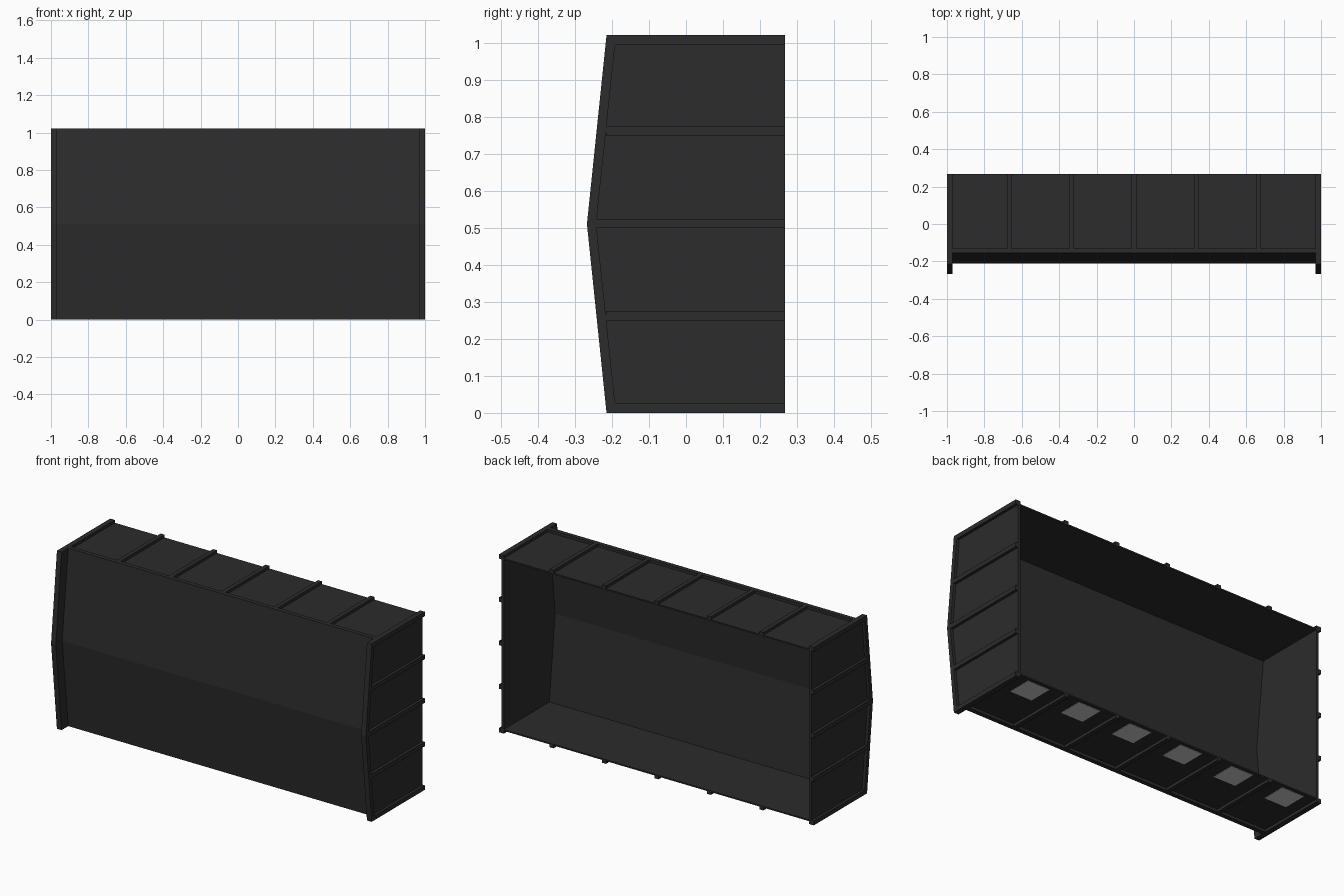
import bpy, bmesh

if "Cube" in bpy.data.objects:
    bpy.data.objects.remove(bpy.data.objects["Cube"])

dark = bpy.data.materials.new("dark_paint")
dark.diffuse_color = (0.025, 0.025, 0.025, 1)
dark.use_nodes = True
dark.node_tree.nodes["Principled BSDF"].inputs["Base Color"].default_value = dark.diffuse_color


def finish(name, bm, mat=dark):
    bmesh.ops.recalc_face_normals(bm, faces=bm.faces)
    me = bpy.data.meshes.new(name)
    bm.to_mesh(me)
    bm.free()
    ob = bpy.data.objects.new(name, me)
    bpy.context.collection.objects.link(ob)
    if mat:
        me.materials.append(mat)
    return ob


def prism(name, yz, x0, x1):
    """Extrude a (y, z) outline along x."""
    bm = bmesh.new()
    f = bm.faces.new([bm.verts.new((x0, y, z)) for y, z in yz])
    r = bmesh.ops.extrude_face_region(bm, geom=[f])
    vs = [v for v in r["geom"] if isinstance(v, bmesh.types.BMVert)]
    bmesh.ops.translate(bm, verts=vs, vec=(x1 - x0, 0, 0))
    return finish(name, bm)


def box(name, x0, x1, y0, y1, z0, z1, mat=dark):
    bm = bmesh.new()
    bmesh.ops.create_cube(bm, size=1)
    for v in bm.verts:
        v.co = (x0 if v.co.x < 0 else x1, y0 if v.co.y < 0 else y1, z0 if v.co.z < 0 else z1)
    return finish(name, bm, mat)


H, B, T = 1.022, 0.268, 0.025      # height, back plane, rib width
M = H / 2
D = 0.016                          # rib depth
edge, mid = -0.215, -0.268         # end cap front outline

# End caps: recessed plate, raised rim open at the back, three ribs
for s, side in ((-1, "left"), (1, "right")):
    prism(side + "_end_plate", [(B, 0), (edge, 0), (mid, M), (edge, H), (B, H)],
          s * 0.97, s * (1 - D))
    prism(side + "_end_rim",
          [(B, 0), (edge, 0), (mid, M), (edge, H), (B, H), (B, H - T),
           (edge + T - 0.002, H - T), (mid + T, M), (edge + T - 0.002, T), (B, T)],
          s * (1 - D), s)
    for i, y in enumerate((-0.217, mid + T, -0.217)):
        z = 0.25 * (i + 1)
        box(f"{side}_end_rib_{i}", *sorted((s * (1 - D), s)), y, B, z, z + T)

# Front panel, bent outward at mid height
prism("front_panel",
      [(-0.155, 0), (-0.21, M), (-0.155, H), (-0.143, H), (-0.198, M), (-0.143, 0)],
      -0.97, 0.97)

# Top and bottom panels with front lip and cross ribs
for name, z_out, s in (("top", H, 1), ("bottom", 0, -1)):
    z_in = z_out - s * D
    box(name + "_panel", -0.97, 0.97, -0.15, B, *sorted((z_in, z_in - s * 0.008)))
    box(name + "_front_lip", -0.97, 0.97, -0.155, -0.13, *sorted((z_out, z_in)))
    for i in range(5):
        x = (i - 2) / 3
        box(f"{name}_rib_{i}", x - T / 2, x + T / 2, -0.13, B, *sorted((z_out, z_in)))

# Grey lamp plates under the bottom panel
for i in range(6):
    x = (i - 2.5) / 3
    box(f"lamp_plate_{i}", x - 0.07, x + 0.07, 0.11, 0.25, D - 0.002, D + 0.004, None)
